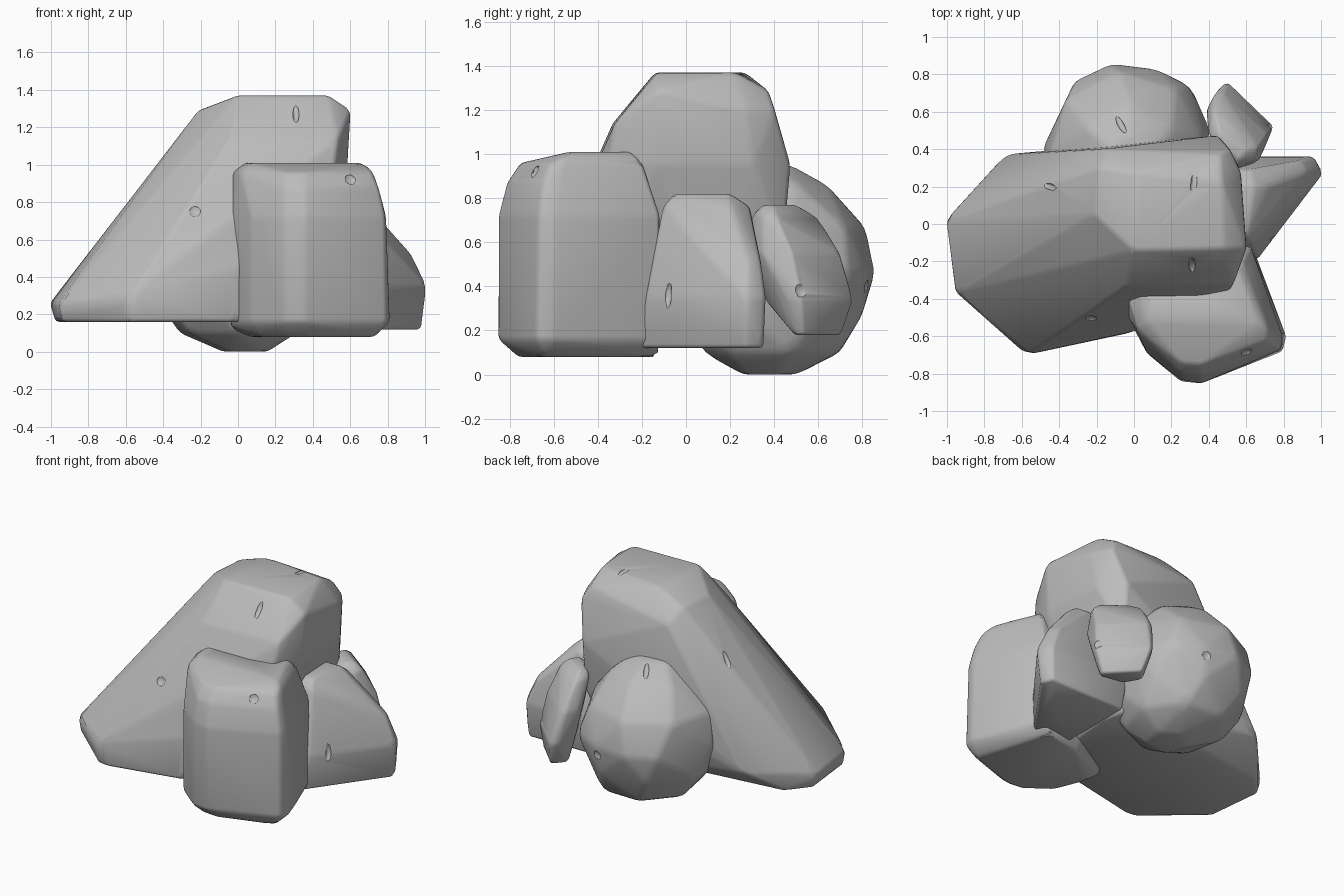
import bpy
import bmesh
import math
from mathutils import Vector
from mathutils.bvhtree import BVHTree

default_cube = bpy.data.objects.get("Cube")
if default_cube:
    bpy.data.objects.remove(default_cube, do_unlink=True)

# One plain stone colour for every boulder
stone = bpy.data.materials.new("grey stone")
stone.use_nodes = True
stone_colour = (.5, .5, .5, 1)
stone.diffuse_color = stone_colour
stone.node_tree.nodes["Principled BSDF"].inputs["Base Color"].default_value = stone_colour
stone.node_tree.nodes["Principled BSDF"].inputs["Roughness"].default_value = .9


def bounds(vertices):
    low = Vector([min(v.co[axis] for v in vertices) for axis in range(3)])
    high = Vector([max(v.co[axis] for v in vertices) for axis in range(3)])
    return low, high


def new_object(name, bm):
    mesh = bpy.data.meshes.new(name)
    bm.to_mesh(mesh)
    bm.free()
    obj = bpy.data.objects.new(name, mesh)
    bpy.context.collection.objects.link(obj)
    return obj


def ring(centre_x, centre_y, radius, sides, turn):
    """Outline of a roughly round layer."""
    angles = [turn + math.tau * i / sides for i in range(sides)]
    return [(centre_x + radius * math.cos(a), centre_y + radius * math.sin(a)) for a in angles]


def cut_chips(rock, chips):
    """Cut small lens-shaped nicks where rays strike the rock."""
    tree = BVHTree.FromPolygons([v.co for v in rock.data.vertices],
                                [p.vertices for p in rock.data.polygons])
    cutter_bm = bmesh.new()
    for origin, direction, size in chips:
        hit, normal, _, _ = tree.ray_cast(Vector(origin), Vector(direction))
        if hit is None:
            continue
        made = bmesh.ops.create_icosphere(cutter_bm, subdivisions=1, radius=1)
        turn = normal.to_track_quat("Z", "Y")
        for v in made["verts"]:
            local = Vector((v.co.x * size[0], v.co.y * size[1], v.co.z * .015))
            v.co = hit + turn @ local
    cutter = new_object("chip_cutter", cutter_bm)
    cutter.hide_render = True
    cutter.data.materials.append(stone)
    cut = rock.modifiers.new("Chips", "BOOLEAN")
    cut.operation = "DIFFERENCE"
    cut.solver = "EXACT"
    cut.object = cutter
    bpy.context.view_layer.objects.active = rock
    bpy.ops.object.modifier_apply(modifier=cut.name)
    bpy.data.objects.remove(cutter, do_unlink=True)


def boulder(name, layers, softness, chips):
    """Convex stone through stacked outlines, with worn edges."""
    bm = bmesh.new()
    for z, outline in layers:
        for x, y in outline:
            bm.verts.new((x, y, z))
    hull = bmesh.ops.convex_hull(bm, input=bm.verts[:])
    unused = {g for g in hull["geom_interior"] + hull["geom_unused"]
              if isinstance(g, bmesh.types.BMVert)}
    bmesh.ops.delete(bm, geom=list(unused), context="VERTS")
    bmesh.ops.dissolve_limit(bm, angle_limit=math.radians(7), verts=bm.verts[:], edges=bm.edges[:])
    low, high = bounds(bm.verts)
    bmesh.ops.bevel(bm, geom=bm.edges[:], offset=softness, segments=2, profile=.5,
                    affect="EDGES", clamp_overlap=True)
    # Restore the full size after wearing the edges
    small, large = bounds(bm.verts)
    for v in bm.verts:
        for axis in range(3):
            share = (v.co[axis] - small[axis]) / (large[axis] - small[axis])
            v.co[axis] = low[axis] + share * (high[axis] - low[axis])
    bmesh.ops.recalc_face_normals(bm, faces=bm.faces[:])
    rock = new_object(name, bm)
    rock.data.materials.append(stone)
    cut_chips(rock, chips)
    bpy.ops.object.select_all(action="DESELECT")
    rock.select_set(True)
    bpy.context.view_layer.objects.active = rock
    bpy.ops.object.shade_smooth_by_angle(angle=math.radians(50))


front, back, down, left = (0, 1, 0), (0, -1, 0), (0, 0, -1), (-1, 0, 0)
round_chip, long_chip = (.035, .035), (.02, .07)

# Large leaning slab
boulder("leaning_slab", [
    (.16, [(-.97, .02), (-.93, -.36), (-.58, -.67), (-.5, -.68), (-.03, -.58),
           (.3, -.4), (.35, .1), (.3, .3), (-.17, .17), (-.86, .16)]),
    (.26, [(-1, .02), (-.95, -.36), (-.6, -.67)]),
    (.32, [(-.68, .37), (-.55, -.69)]),
    (.45, [(0, -.57)]),
    (.6, [(.45, .44)]),
    (.95, [(.58, -.14), (.51, -.36), (.56, .3), (.45, .47), (-.04, -.4)]),
    (1.14, [(.53, -.32), (-.04, -.33)]),
    (1.2, [(.51, .4), (.57, .27), (-.14, .4)]),
    (1.29, [(.6, -.13), (.46, .37), (-.19, .3), (-.21, .05)]),
    (1.37, [(0, -.14), (.48, -.13), (.47, .22), (.02, .27), (-.02, .05)]),
], .035, [((-.23, -2, .75), front, round_chip), ((.31, -2, 1.27), front, long_chip),
          ((-.45, .2, 3), down, long_chip), ((.32, .22, 3), down, long_chip)])

# Upright block in front
boulder("front_block", [
    (.08, [(.06, -.42), (.12, -.64), (.27, -.75), (.38, -.76), (.73, -.65), (.58, -.13), (.3, -.19)]),
    (.12, [(-.03, -.38), (.01, -.53), (.09, -.67)]),
    (.16, [(-.04, -.37), (-.03, -.5), (.07, -.69), (.25, -.84), (.36, -.85), (.79, -.68),
           (.81, -.6), (.63, -.12), (.29, -.17)]),
    (.72, [(-.04, -.38), (-.03, -.5), (.07, -.69), (.25, -.83), (.36, -.85), (.78, -.67),
           (.79, -.6), (.62, -.12), (.2, -.17)]),
    (.87, [(.25, -.8), (.36, -.81), (.75, -.65)]),
    (.96, [(-.03, -.4), (.02, -.57), (.25, -.74), (.36, -.75), (.71, -.62), (.72, -.56), (.58, -.2)]),
    (1.01, [(.04, -.38), (.07, -.52), (.67, -.53), (.55, -.25), (.1, -.27)]),
], .03, [((.6, -2, .92), front, round_chip)])

# Wedge on the side
boulder("side_wedge", [
    (.12, [(.38, -.2), (.62, -.22), (.97, .27), (.94, .35), (.38, .34)]),
    (.35, [(1, .27), (.95, .36), (.66, -.18), (.35, .36)]),
    (.52, [(.92, .28), (.88, .34)]),
    (.76, [(.5, -.1), (.63, -.1), (.71, .2), (.62, .29), (.4, .28)]),
    (.82, [(.5, -.04), (.6, -.05), (.64, .2), (.45, .2)]),
], .025, [((3, -.08, .36), left, long_chip)])

# Small tilted stone behind the wedge
boulder("small_stone", [
    (.18, [(.52, .52), (.46, .62), (.68, .49), (.7, .53), (.53, .7)]),
    (.34, [(.42, .6), (.46, .72), (.5, .75), (.74, .52), (.71, .46), (.55, .36)]),
    (.55, [(.39, .6), (.43, .68), (.48, .69), (.71, .48), (.67, .35), (.56, .29)]),
    (.72, [(.4, .48), (.43, .59), (.66, .41), (.64, .35), (.54, .3)]),
    (.77, [(.44, .45), (.46, .5), (.6, .4), (.56, .35)]),
], .025, [((3, .52, .38), left, round_chip)])

# Round boulder at the back
boulder("round_boulder", [
    (0, ring(.04, .37, .13, 5, .4)),
    (.1, ring(0, .4, .32, 7, .2)),
    (.27, ring(-.03, .4, .41, 8, .5)),
    (.46, [(-.48, .4), (-.31, .76), (-.12, .85), (.12, .82), (.3, .73), (.4, .5), (.3, .05), (-.3, .05)]),
    (.67, ring(-.04, .4, .41, 8, .1)),
    (.86, ring(-.03, .38, .26, 6, .5)),
    (.95, ring(-.03, .36, .12, 5, .2)),
], .025, [((-.07, .53, 3), down, long_chip), ((.1, 3, .4), back, round_chip)])
